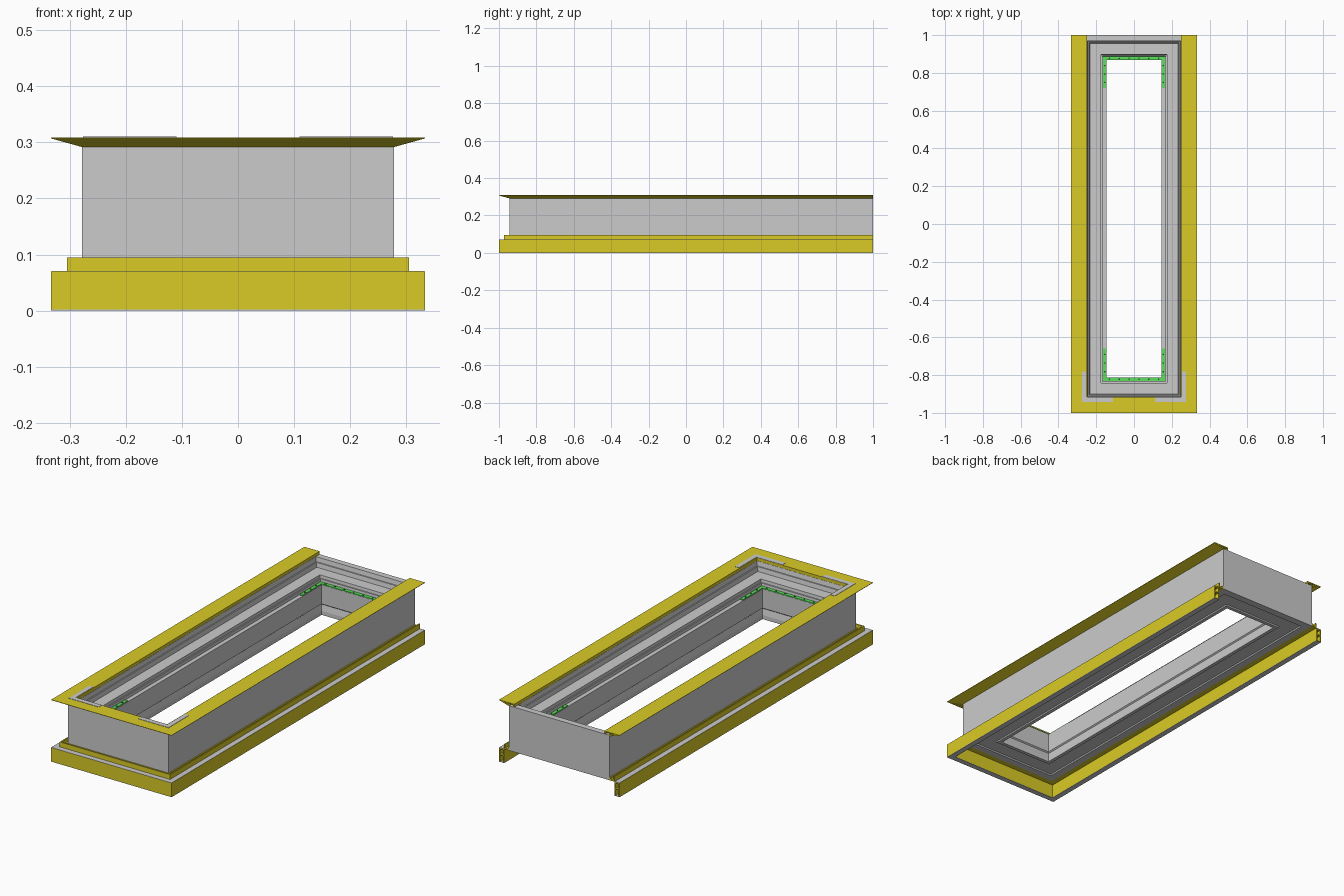
import bpy, bmesh

if "Cube" in bpy.data.objects:
    bpy.data.objects.remove(bpy.data.objects["Cube"])

HX, FRONT, BACK = 0.278, -0.945, 1.0   # outer faces of the grey frame


def material(name, rgb):
    m = bpy.data.materials.new(name)
    m.diffuse_color = (*rgb, 1)
    m.use_nodes = True
    m.node_tree.nodes["Principled BSDF"].inputs["Base Color"].default_value = m.diffuse_color
    return m


yellow = material("yellow_paint", (0.70, 0.60, 0.02))
green = material("green_packer", (0.10, 0.75, 0.10))
dark = material("dark_screw", (0.04, 0.06, 0.04))


def finish(bm, name, mat=None):
    bmesh.ops.recalc_face_normals(bm, faces=bm.faces)
    me = bpy.data.meshes.new(name)
    bm.to_mesh(me)
    bm.free()
    ob = bpy.data.objects.new(name, me)
    bpy.context.collection.objects.link(ob)
    if mat:
        me.materials.append(mat)
    return ob


def sweep(name, profile, mat=None, closed=False):
    """Mitred sweep of (offset outward, z) points around the frame; open at the back unless closed."""
    bm = bmesh.new()
    stations = []
    for sx, back in ((-1, True), (-1, False), (1, False), (1, True)):
        ring = []
        for d, z in profile:
            y = (BACK + (d if closed else 0)) if back else FRONT - d
            ring.append(bm.verts.new((sx * (HX + d), y, z)))
        stations.append(ring)
    n = len(profile)
    for i in range(4 if closed else 3):
        a, b = stations[i], stations[(i + 1) % 4]
        for j in range(n):
            k = (j + 1) % n
            bm.faces.new((a[j], a[k], b[k], b[j]))
    if not closed:
        bm.faces.new(stations[0])
        bm.faces.new(stations[3])
    return finish(bm, name, mat)


def rect(d0, d1, z0, z1):
    return [(d0, z0), (d1, z0), (d1, z1), (d0, z1)]


def boxes(name, spans, mat=None):
    """One object made of boxes given as x0, x1, y0, y1, z0, z1."""
    bm = bmesh.new()
    for x0, x1, y0, y1, z0, z1 in spans:
        for v in bmesh.ops.create_cube(bm, size=1)["verts"]:
            v.co = (x0 + (v.co.x + .5) * (x1 - x0),
                    y0 + (v.co.y + .5) * (y1 - y0),
                    z0 + (v.co.z + .5) * (z1 - z0))
    return finish(bm, name, mat)


# Grey window frame with stepped inner reveal
sweep("window_frame", [
    (0, 0.07), (0, 0.294), (-0.030, 0.294), (-0.034, 0.272), (-0.040, 0.272),
    (-0.044, 0.250), (-0.102, 0.250), (-0.104, 0.235), (-0.110, 0.235),
    (-0.112, 0.220), (-0.133, 0.220), (-0.133, 0.125), (-0.127, 0.120),
    (-0.133, 0.090), (-0.133, 0.070), (-0.115, 0.070), (-0.112, 0.076),
    (-0.040, 0.076), (-0.037, 0.070)], closed=True)

# Top casing: flat lip with sloping underside, open channel behind
sweep("top_casing", [
    (-0.029, 0.309), (0.055, 0.309), (0.055, 0.307), (0.001, 0.292),
    (-0.002, 0.292), (-0.002, 0.298), (0.030, 0.304), (-0.024, 0.304),
    (-0.024, 0.294), (-0.029, 0.294)], yellow)

# Base casing: hollow tube with a web, grey top and bottom seals
for part, span in {"outer_wall": (0.050, 0.055, 0.002, 0.070),
                   "inner_wall": (0.027, 0.032, 0.002, 0.070),
                   "upper_web": (0.032, 0.050, 0.064, 0.069),
                   "middle_web": (0.032, 0.050, 0.034, 0.038)}.items():
    sweep("base_" + part, rect(*span), yellow)
sweep("base_top_seal", rect(0.028, 0.0545, 0.069, 0.071))
sweep("base_bottom_seal", rect(0.027, 0.055, 0.0, 0.002))

# Stepped arm joining the base to the frame
sweep("base_arm", [(0, 0.070), (0.027, 0.070), (0.027, 0.095), (0.021, 0.095),
                   (0.021, 0.077), (0.006, 0.077), (0.006, 0.085), (0, 0.085)], yellow)

# Light grey corner brackets on the front corners of the casing
for s, side in ((-1, "left"), (1, "right")):
    boxes("corner_bracket_" + side, [
        (s * 0.253, s * 0.276, -0.942, -0.780, 0.306, 0.3105),
        (s * 0.110, s * 0.253, -0.942, -0.917, 0.306, 0.3105)])

# Green packers with screws on the inner ledge at both ends
for name, y_out, y_in, y_leg in (("back", 0.886, 0.868, 0.72), ("front", -0.831, -0.813, -0.66)):
    boxes("packer_" + name, [
        (-0.163, 0.163, y_in, y_out, 0.219, 0.224),
        (-0.163, -0.147, y_leg, y_in, 0.219, 0.224),
        (0.147, 0.163, y_leg, y_in, 0.219, 0.224)], green)
    bm = bmesh.new()
    spots = [(-0.13 + 0.052 * i, (y_out + y_in) / 2) for i in range(6)]
    spots += [(s * 0.155, y_in + (y_leg - y_in) * t) for s in (-1, 1) for t in (.2, .5, .8)]
    for x, y in spots:
        r = bmesh.ops.create_cone(bm, cap_ends=True, segments=8, radius1=0.004,
                                  radius2=0.004, depth=0.003)
        bmesh.ops.translate(bm, verts=r["verts"], vec=(x, y, 0.2245))
    finish(bm, "packer_screws_" + name, dark)
